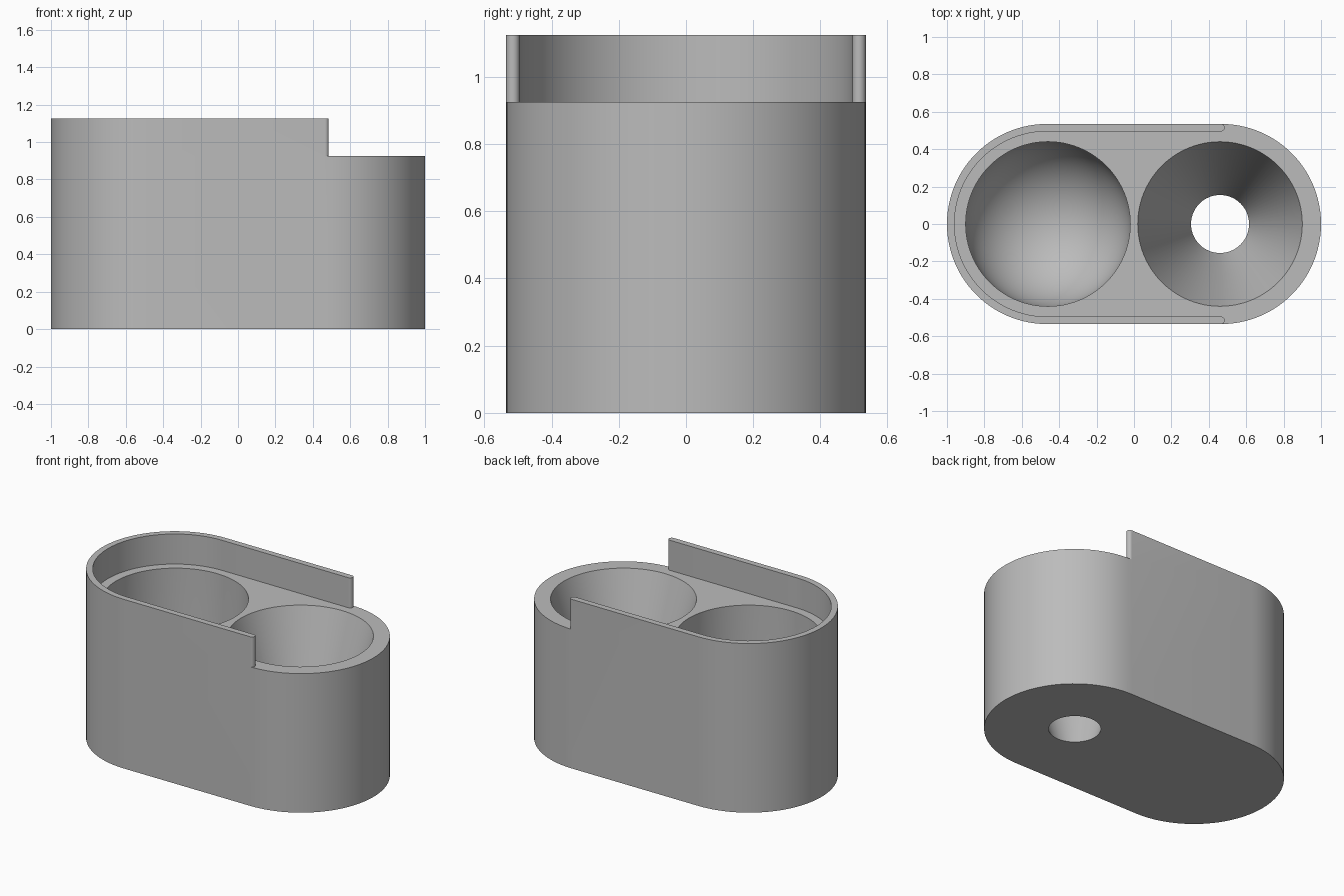
import bpy, bmesh
from math import pi, sin, cos, radians

cube = bpy.data.objects.get("Cube")
if cube:
    bpy.data.objects.remove(cube, do_unlink=True)

# Main sizes
R, CX = 0.535, 0.465        # outer end radius and end centre
DECK, TOP = 0.925, 1.125    # deck height and lip height
WALL = 0.04                 # lip thickness
CUP_R, BORE_R = 0.44, 0.155
SEG = 48                    # segments per half circle

grey = bpy.data.materials.new("grey_plastic")
grey.use_nodes = True
colour = (0.5, 0.5, 0.5, 1)
grey.diffuse_color = colour
grey.node_tree.nodes["Principled BSDF"].inputs["Base Color"].default_value = colour


def arc(cx, cy, r, start, end, n=SEG):
    """Points along an arc, angles in degrees."""
    angles = [radians(start + (end - start) * i / n) for i in range(n + 1)]
    return [(cx + r * cos(a), cy + r * sin(a)) for a in angles]


def finish(bm, name):
    bmesh.ops.remove_doubles(bm, verts=bm.verts, dist=1e-5)
    bmesh.ops.recalc_face_normals(bm, faces=bm.faces)
    mesh = bpy.data.meshes.new(name)
    bm.to_mesh(mesh)
    bm.free()
    mesh.materials.append(grey)
    obj = bpy.data.objects.new(name, mesh)
    bpy.context.collection.objects.link(obj)
    return obj


def prism(name, outline, z0, z1):
    """Extrude a flat outline upward."""
    bm = bmesh.new()
    face = bm.faces.new([bm.verts.new((x, y, z0)) for x, y in outline])
    new = bmesh.ops.extrude_face_region(bm, geom=[face])["geom"]
    verts = [v for v in new if isinstance(v, bmesh.types.BMVert)]
    bmesh.ops.translate(bm, verts=verts, vec=(0, 0, z1 - z0))
    return finish(bm, name)


def lathe(name, profile, x):
    """Revolve an (radius, height) profile about a vertical axis at x."""
    bm = bmesh.new()
    verts = [bm.verts.new((r, 0, z)) for r, z in profile]
    edges = [bm.edges.new(pair) for pair in zip(verts, verts[1:])]
    bmesh.ops.spin(bm, geom=verts + edges, cent=(0, 0, 0), axis=(0, 0, 1),
                   angle=2 * pi, steps=2 * SEG, use_merge=True)
    bmesh.ops.translate(bm, verts=bm.verts, vec=(x, 0, 0))
    return finish(bm, name)


def combine(target, tool, operation):
    mod = target.modifiers.new(tool.name, "BOOLEAN")
    mod.operation, mod.object, mod.solver = operation, tool, "EXACT"
    bpy.context.view_layer.objects.active = target
    bpy.ops.object.modifier_apply(modifier=mod.name)
    bpy.data.objects.remove(tool, do_unlink=True)


# Body: rounded-end block
body = prism("holder_body", arc(CX, 0, R, -90, 90) + arc(-CX, 0, R, 90, 270), 0, DECK)

# Lip: thin U-shaped wall with rounded ends
mid = R - WALL / 2
lip = prism("lip", arc(-CX, 0, R, 90, 270)
            + arc(CX, -mid, WALL / 2, -90, 90, 12)
            + arc(-CX, 0, R - WALL, 270, 90)
            + arc(CX, mid, WALL / 2, -90, 90, 12), DECK, TOP)
combine(body, lip, "UNION")

# Round-bottomed cup
floor = 0.045
bowl = [(max(r, 0), z) for r, z in arc(0, floor + CUP_R, CUP_R, -90, 0, 32)]
cup = lathe("cup_cutter", bowl + [(CUP_R, DECK + 0.1), (0, DECK + 0.1)], -0.46)
combine(body, cup, "DIFFERENCE")

# Funnel with an open bottom
slope = (CUP_R - BORE_R) / DECK
over = 0.05
funnel = lathe("funnel_cutter", [(0, -over), (BORE_R - slope * over, -over),
                                 (CUP_R + slope * over, DECK + over),
                                 (0, DECK + over)], 0.46)
combine(body, funnel, "DIFFERENCE")

# Smooth walls, crisp rims
bpy.ops.object.select_all(action="DESELECT")
body.select_set(True)
bpy.context.view_layer.objects.active = body
bpy.ops.object.shade_smooth_by_angle(angle=radians(30))
